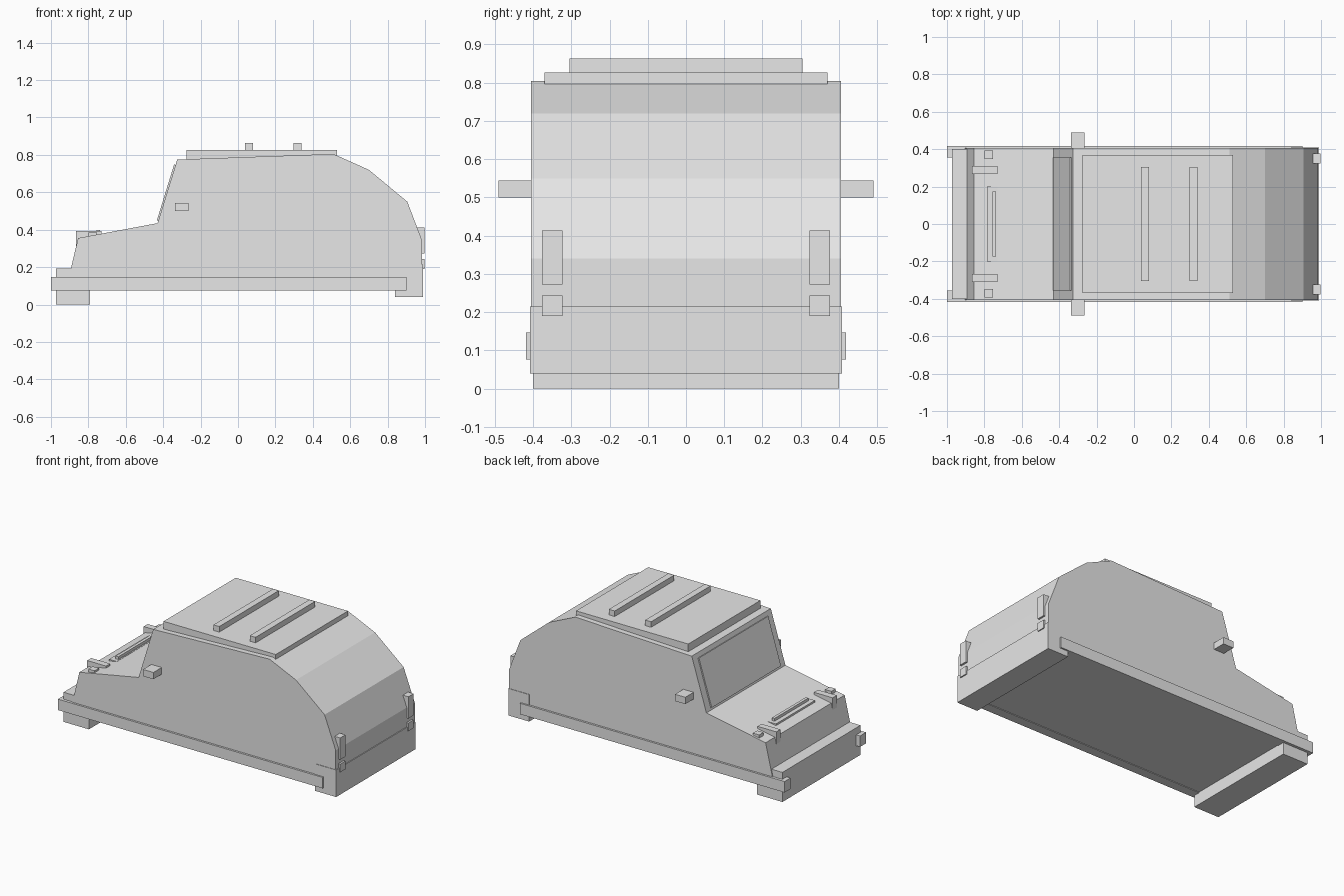
import bpy
from mathutils import Vector

cube = bpy.data.objects.get("Cube")
if cube:
    bpy.data.objects.remove(cube, do_unlink=True)

GREY = (0.8, 0.8, 0.8, 1.0)
paint = bpy.data.materials.new("light_grey")
paint.use_nodes = True
paint.diffuse_color = GREY
paint.node_tree.nodes["Principled BSDF"].inputs["Base Color"].default_value = GREY


def extrude(name, profile, y0, y1):
    """Prism from a clockwise-from-front (x, z) profile between two y values."""
    n = len(profile)
    verts = [(x, y, z) for y in (y0, y1) for x, z in profile]
    faces = [list(range(n))[::-1], list(range(n, 2 * n))]
    faces += [(i, (i + 1) % n, n + (i + 1) % n, n + i) for i in range(n)]
    mesh = bpy.data.meshes.new(name)
    mesh.from_pydata(verts, [], faces)
    mesh.materials.append(paint)
    obj = bpy.data.objects.new(name, mesh)
    bpy.context.collection.objects.link(obj)
    return obj


def box(name, x, y, z):
    profile = [(x[0], z[0]), (x[0], z[1]), (x[1], z[1]), (x[1], z[0])]
    return extrude(name, profile, *y)


def pair(name, x, y, z):
    """The same box on both sides of the car."""
    box("left_" + name, x, y, z)
    box("right_" + name, x, (-y[1], -y[0]), z)


# Body shell: nose, bonnet, windscreen slope, roof and rounded tail
body = [(-0.92, 0.08), (-0.855, 0.355), (-0.43, 0.435), (-0.325, 0.775),
        (0.51, 0.805), (0.70, 0.72), (0.905, 0.55), (0.985, 0.34), (0.985, 0.08)]
extrude("body", body, -0.405, 0.405)

# Bumpers and side sills
box("front_bumper", (-0.972, -0.79), (-0.4, 0.4), (0, 0.192))
box("rear_bumper", (0.84, 0.99), (-0.408, 0.408), (0.04, 0.215))
pair("sill", (-1, 0.9), (0.356, 0.418), (0.076, 0.147))

# Windscreen plate laid along the slope
low, high = Vector((-0.426, 0.448)), Vector((-0.334, 0.746))
along = (high - low).normalized()
out = Vector((-along.y, along.x)) * 0.008
extrude("windscreen", [low - out, low + out, high + out, high - out], -0.355, 0.355)

# Roof panel with two cross bars
box("roof_panel", (-0.275, 0.53), (-0.37, 0.37), (0.77, 0.827))
for name, x in (("front_roof_bar", 0.037), ("rear_roof_bar", 0.298)):
    box(name, (x, x + 0.042), (-0.305, 0.305), (0.82, 0.863))

# Mirrors and tail lights
pair("mirror", (-0.338, -0.264), (0.4, 0.49), (0.5, 0.544))
pair("tail_light", (0.955, 0.997), (0.323, 0.376), (0.272, 0.413))
pair("reflector", (0.955, 0.997), (0.323, 0.376), (0.19, 0.243))

# Bonnet fittings
pair("bonnet_hook", (-0.865, -0.73), (0.268, 0.31), (0.3, 0.392))
pair("bonnet_peg", (-0.8, -0.755), (0.348, 0.392), (0.34, 0.386))
box("bonnet_vent", (-0.785, -0.73), (-0.2, 0.2), (0.34, 0.38))
box("bonnet_vent_rib", (-0.757, -0.738), (-0.173, 0.173), (0.35, 0.398))
